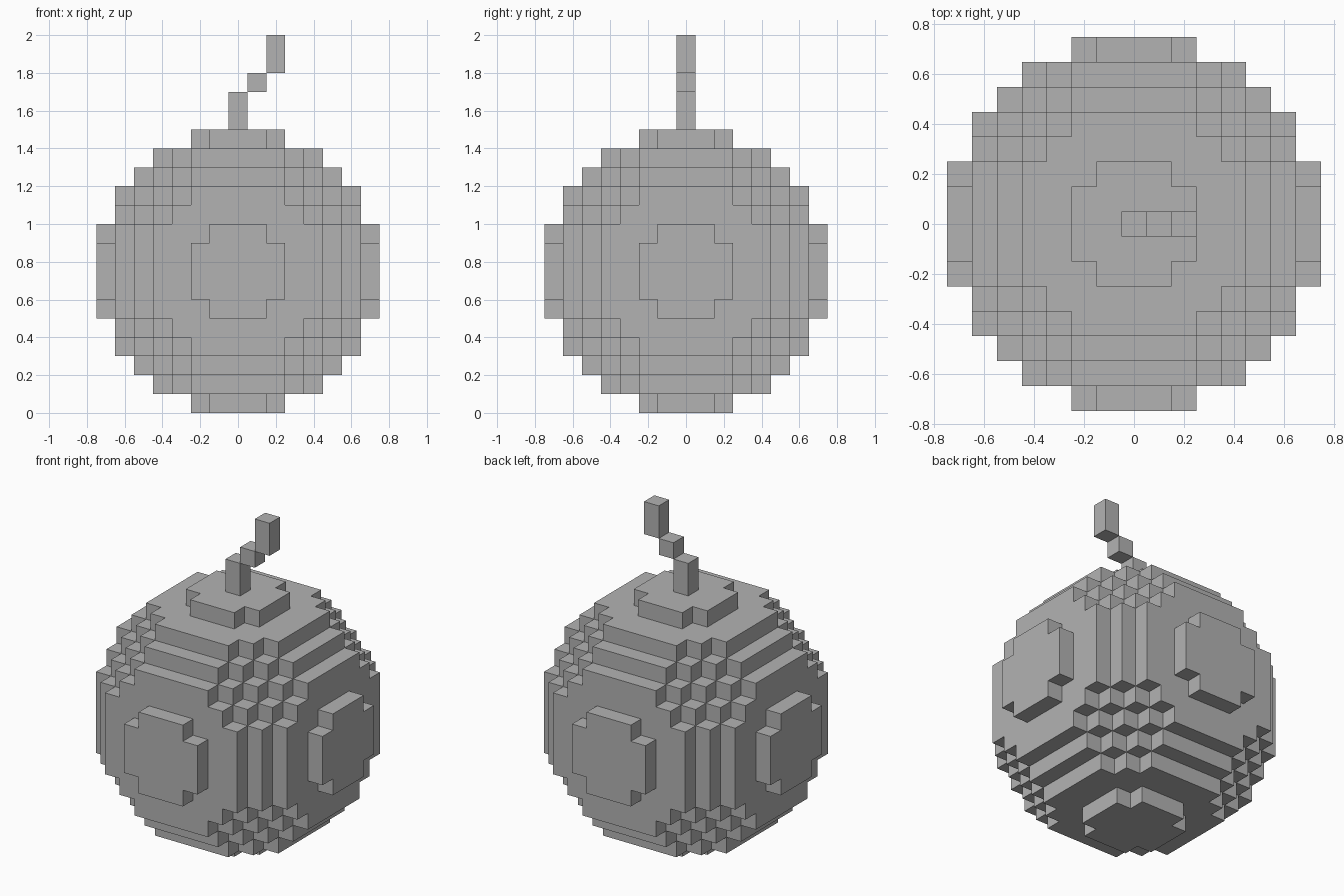
import bpy, bmesh
from mathutils import Vector

if "Cube" in bpy.data.objects:
    bpy.data.objects.remove(bpy.data.objects["Cube"])

V = 0.1              # voxel size
R = 7.5              # ball radius in voxels
CENTRE_Z = 0.75

grey = bpy.data.materials.new("plain grey")
grey.diffuse_color = (0.45, 0.45, 0.45, 1)
grey.use_nodes = True
grey.node_tree.nodes["Principled BSDF"].inputs["Base Color"].default_value = grey.diffuse_color

# For each axis direction: the normal and the two axes spanning the face
DIRS = []
for axis in range(3):
    for sign in (1, -1):
        n, u, w = Vector(), Vector(), Vector()
        n[axis] = sign
        u[(axis + 1) % 3] = 1
        w[(axis + 2) % 3] = sign
        DIRS.append((n, u, w))


def voxel_object(name, cells, origin):
    """Outer skin of a set of integer voxel cells."""
    bm = bmesh.new()
    for cell in cells:
        c = Vector(cell)
        for n, u, w in DIRS:
            if tuple(int(k) for k in c + n) in cells:
                continue
            quad = [c + (n + u * a + w * b) / 2
                    for a, b in ((-1, -1), (1, -1), (1, 1), (-1, 1))]
            bm.faces.new([bm.verts.new(p * V + origin) for p in quad])
    bmesh.ops.remove_doubles(bm, verts=bm.verts, dist=0.001)
    mesh = bpy.data.meshes.new(name)
    bm.to_mesh(mesh)
    bm.free()
    mesh.materials.append(grey)
    obj = bpy.data.objects.new(name, mesh)
    bpy.context.collection.objects.link(obj)
    return obj


# Stepped round body
span = range(-7, 8)
ball = {(x, y, z) for x in span for y in span for z in span
        if x * x + y * y + z * z < R * R}
voxel_object("round_body", ball, Vector((0, 0, CENTRE_Z)))

# Stem climbing to the right: column offset, first level, number of levels
for name, x, start, count in (("stem_lower", 0, 0, 2),
                              ("stem_middle", 1, 2, 1),
                              ("stem_upper", 2, 3, 2)):
    cells = {(x, 0, start + k) for k in range(count)}
    voxel_object(name, cells, Vector((0, 0, 1.55)))
